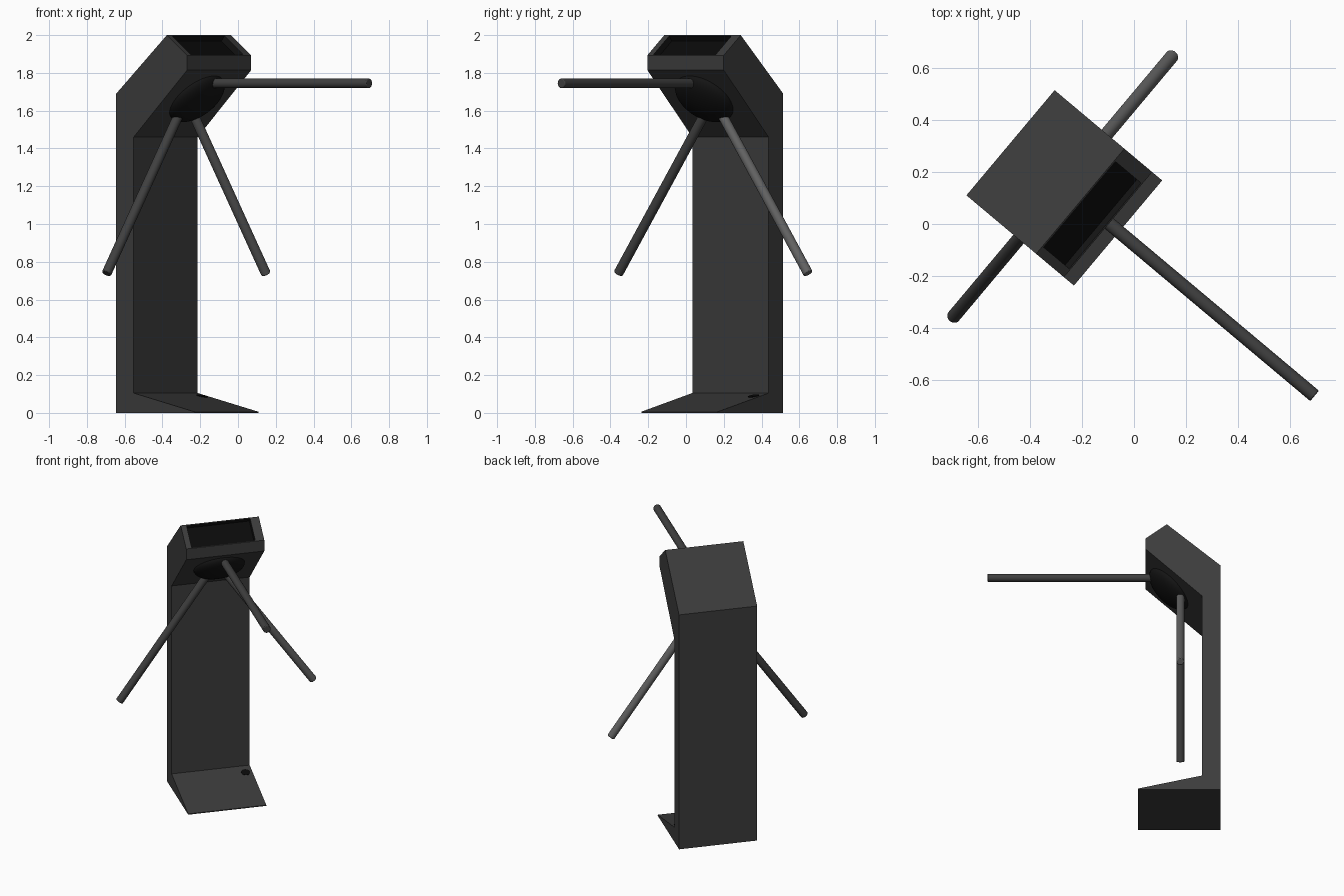
import bpy, bmesh, math
from mathutils import Matrix, Vector

cube = bpy.data.objects.get("Cube")
if cube:
    bpy.data.objects.remove(cube, do_unlink=True)

# Local frame: x runs out of the cabinet, y across it, turned 40 degrees
FRAME = Matrix.Translation((-0.475, 0.3125, 0)) @ Matrix.Rotation(math.radians(-40), 4, 'Z')
HALF_WIDTH = 0.264


def material(name, value):
    m = bpy.data.materials.new(name)
    m.use_nodes = True
    m.diffuse_color = (value, value, value, 1)
    m.node_tree.nodes["Principled BSDF"].inputs["Base Color"].default_value = m.diffuse_color
    return m


BODY = material("charcoal body", 0.045)
BLACK = material("soft black", 0.007)
SCREEN = material("screen black", 0.003)
DARK_ARM = material("dark grey arm", 0.05)
LIGHT_ARM = material("mid grey arm", 0.12)


def finish(bm, name, *mats, smooth=False, bevel=0):
    bmesh.ops.recalc_face_normals(bm, faces=bm.faces)
    mesh = bpy.data.meshes.new(name)
    bm.to_mesh(mesh)
    bm.free()
    obj = bpy.data.objects.new(name, mesh)
    bpy.context.collection.objects.link(obj)
    obj.matrix_world = FRAME
    for m in mats:
        mesh.materials.append(m)
    if smooth:
        bpy.ops.object.select_all(action='DESELECT')
        obj.select_set(True)
        bpy.context.view_layer.objects.active = obj
        bpy.ops.object.shade_smooth_by_angle(angle=math.radians(40))
    if bevel:
        mod = obj.modifiers.new("soft rim", 'BEVEL')
        mod.width, mod.segments = bevel, 2
        mod.limit_method = 'ANGLE'
        mod.angle_limit = math.radians(60)
    return obj


def aligned(center, direction):
    return Matrix.Translation(center) @ Vector(direction).to_track_quat('Z', 'Y').to_matrix().to_4x4()


# Cabinet: one side profile extruded across the width
profile = [(0, 0), (0.54, 0), (0.54, 0.006), (0.12, 0.105), (0.12, 1.46),
           (0.49, 1.815), (0.49, 1.893), (0.35, 2.0), (0, 1.69)]
bm = bmesh.new()
side = bm.faces.new([bm.verts.new((x, -HALF_WIDTH, z)) for x, z in profile])
ext = bmesh.ops.extrude_face_region(bm, geom=[side])
bmesh.ops.translate(bm, vec=(0, 2 * HALF_WIDTH, 0),
                    verts=[g for g in ext["geom"] if isinstance(g, bmesh.types.BMVert)])
bmesh.ops.recalc_face_normals(bm, faces=bm.faces)

# Screen recess sunk into the short slope on top of the head
bm.normal_update()
slope = next(f for f in bm.faces if f.normal.x > 0.4 and f.normal.z > 0.4
             and f.calc_center_median().z > 1.8)
normal = slope.normal.copy()
bmesh.ops.inset_individual(bm, faces=[slope], thickness=0.01)
for v in slope.verts:
    v.co.y = 0.204 if v.co.y > 0 else -0.226
floor = bmesh.ops.extrude_discrete_faces(bm, faces=[slope])["faces"][0]
bmesh.ops.translate(bm, vec=normal * -0.035, verts=floor.verts)
for edge in floor.edges:
    for f in edge.link_faces:
        f.material_index = 1
floor.material_index = 2
finish(bm, "cabinet", BODY, BLACK, SCREEN)

# Shallow domed hub on the sloped underside of the head
bm = bmesh.new()
bmesh.ops.create_uvsphere(bm, u_segments=48, v_segments=24, radius=1,
                          matrix=aligned((0.335, 0, 1.666), (0.355, 0, -0.37))
                          @ Matrix.Diagonal((0.17, 0.17, 0.065, 1)))
finish(bm, "hub", BLACK, smooth=True)


# Three round barrier arms
def arm(name, start, end, mat):
    start, end = Vector(start), Vector(end)
    bm = bmesh.new()
    bmesh.ops.create_cone(bm, cap_ends=True, segments=32, radius1=0.026, radius2=0.026,
                          depth=(end - start).length,
                          matrix=aligned((start + end) / 2, end - start))
    finish(bm, name, mat, smooth=True, bevel=0.005)


arm("barrier_arm", (0.43, 0.006, 1.745), (1.522, 0.006, 1.745), DARK_ARM)
for name, s, mat in (("right_arm", -1, DARK_ARM), ("left_arm", 1, LIGHT_ARM)):
    arm(name, (0.262, s * 0.06, 1.58), (0.262, s * 0.656, 0.738), mat)

# Round cable opening on the sloping foot
bm = bmesh.new()
bmesh.ops.create_cone(bm, cap_ends=True, segments=24, radius1=0.03, radius2=0.03, depth=0.006,
                      matrix=aligned((0.189, 0.218, 0.0887), (0.099, 0, 0.42)))
finish(bm, "cable_opening", SCREEN)
